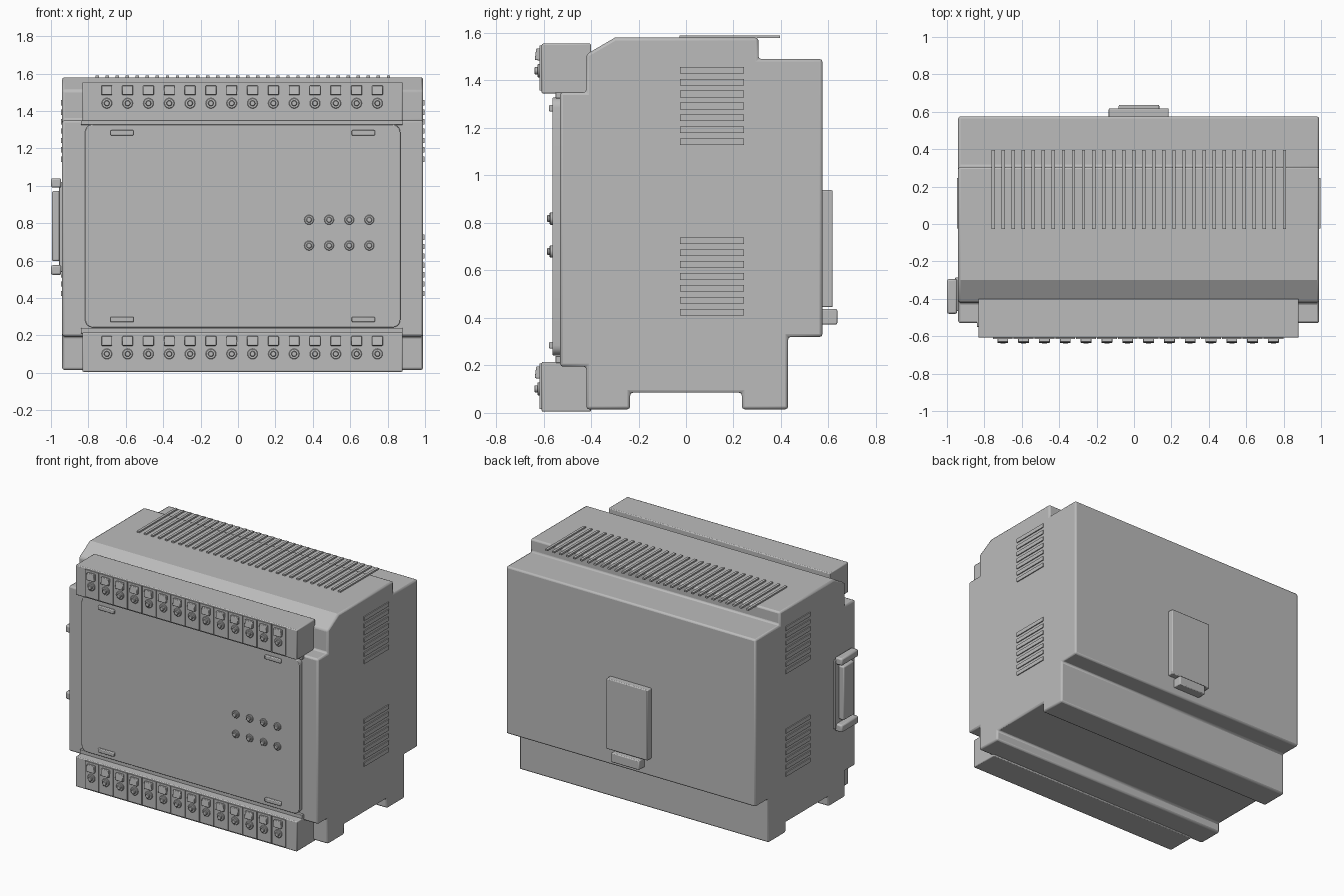
import bpy, bmesh, math
from mathutils import Matrix, Vector

if "Cube" in bpy.data.objects:
    bpy.data.objects.remove(bpy.data.objects["Cube"])

grey = bpy.data.materials.new("housing grey")
grey.diffuse_color = (0.5, 0.5, 0.5, 1)
grey.use_nodes = True
grey.node_tree.nodes["Principled BSDF"].inputs["Base Color"].default_value = grey.diffuse_color


def finish(bm, name, bevel=0.0, segments=2):
    bmesh.ops.recalc_face_normals(bm, faces=bm.faces[:])
    me = bpy.data.meshes.new(name)
    bm.to_mesh(me)
    bm.free()
    ob = bpy.data.objects.new(name, me)
    bpy.context.collection.objects.link(ob)
    me.materials.append(grey)
    if bevel:
        m = ob.modifiers.new("edge rounding", 'BEVEL')
        m.width, m.segments, m.limit_method = bevel, segments, 'ANGLE'
        m.angle_limit = math.radians(40)
    bpy.context.view_layer.objects.active = ob
    ob.select_set(True)
    bpy.ops.object.shade_smooth_by_angle(angle=math.radians(30))
    ob.select_set(False)
    return ob


def add_box(bm, x, y, z, tilt=0.0):
    """Box from three (low, high) ranges, optionally tilted about x."""
    centre = Vector([(r[0] + r[1]) / 2 for r in (x, y, z)])
    size = [r[1] - r[0] for r in (x, y, z)]
    mat = (Matrix.Translation(centre) @ Matrix.Rotation(tilt, 4, 'X')
           @ Matrix.Diagonal((*size, 1)))
    bmesh.ops.create_cube(bm, size=1, matrix=mat)


def add_disc(bm, x, z, r, y_front, y_back):
    """Short cylinder facing the front."""
    mat = (Matrix.Translation((x, (y_front + y_back) / 2, z))
           @ Matrix.Rotation(math.pi / 2, 4, 'X'))
    bmesh.ops.create_cone(bm, cap_ends=True, segments=16, radius1=r, radius2=r,
                          depth=y_back - y_front, matrix=mat)


def boxes(name, items, bevel=0.0):
    bm = bmesh.new()
    for it in items:
        add_box(bm, *it)
    return finish(bm, name, bevel)


def extrude(name, points, offset, bevel):
    bm = bmesh.new()
    face = bm.faces.new([bm.verts.new(p) for p in points])
    ext = bmesh.ops.extrude_face_region(bm, geom=[face])
    bmesh.ops.translate(bm, vec=offset,
                        verts=[v for v in ext['geom'] if isinstance(v, bmesh.types.BMVert)])
    return finish(bm, name, bevel)


# Main housing: stepped side profile extruded across the width
profile = [(-.42, .015), (-.235, .015), (-.235, .085), (.235, .085), (.235, .015),
           (.43, .015), (.43, .32), (.575, .32), (.575, 1.49), (.305, 1.49),
           (.305, 1.58), (-.3, 1.58), (-.42, 1.51), (-.42, 1.35), (-.53, 1.35),
           (-.53, .195), (-.42, .195)]
extrude("housing", [(-.94, y, z) for y, z in profile], (1.93, 0, 0), 0.012)

# Front panel with rounded corners
corners = [(.825, 1.285, 0), (-.775, 1.285, 90), (-.775, .285, 180), (.825, .285, 270)]
outline = []
for cx, cz, start in corners:
    for i in range(6):
        a = math.radians(start + 18 * i)
        outline.append((cx + .043 * math.cos(a), -.563, cz + .043 * math.sin(a)))
extrude("front_panel", outline, (0, .05, 0), 0.004)

# Panel catches and the lips between panel and terminal blocks
boxes("panel_catches", [((x - .062, x + .062), (-.577, -.55), (z - .014, z + .014))
                        for x in (-.62, .67) for z in (.285, 1.283)], 0.005)
boxes("panel_lips", [((-.84, .88), (-.55, -.5), (.21, .24)),
                     ((-.84, .88), (-.55, -.5), (1.325, 1.35))], 0.003)

# Indicator lights
bm = bmesh.new()
for x in (.38, .487, .595, .702):
    for z in (.68, .818):
        add_disc(bm, x, z, .026, -.574, -.555)
        add_disc(bm, x, z, .015, -.585, -.57)
finish(bm, "indicator_lights", 0.003, 1)

# Terminal blocks with cells, wire windows and screws
CELL = 0.1113
for label, base in (("lower", .005), ("upper", 1.345)):
    boxes(label + "_terminal_block", [((-.832, .88), (-.608, -.40), (base, base + .21))], 0.006)
    cells, windows = [], []
    screws = bmesh.new()
    for i in range(14):
        x = -.757 + CELL * (i + .5)
        cells.append(((x - .053, x + .053), (-.616, -.60), (base + .012, base + .203)))
        wz = base + .165
        windows.append(((x - .029, x + .029), (-.634, -.612), (wz - .025, wz + .025), -.12))
        add_disc(screws, x, base + .096, .028, -.626, -.61)
        add_disc(screws, x, base + .096, .015, -.639, -.62)
    boxes(label + "_terminal_cells", cells)
    boxes(label + "_wire_windows", windows, 0.004)
    finish(screws, label + "_terminal_screws", 0.003, 1)

# Ventilation slats on the roof and both sides
boxes("roof_slats", [((x - .009, x + .009), (-.028, .395), (1.578, 1.59))
                     for x in (-.753 + .0537 * i for i in range(30))])
side_z = [z0 + .0502 * i for z0 in (.424, 1.142) for i in range(7)]
for side, xr in (("left", (-.947, -.93)), ("right", (.98, .997))):
    boxes(side + "_slats", [(xr, (-.025, .245), (z - .014, z + .014)) for z in side_z])

# Side connector: back plate, two end caps and a raised bar
boxes("side_connector_plate", [((-.956, -.93), (-.465, -.285), (.54, 1.02))], 0.004)
boxes("side_connector_caps", [((-1.0, -.945), (-.48, -.295), (.523, .575)),
                              ((-1.0, -.945), (-.48, -.295), (.99, 1.04))], 0.01)
boxes("side_connector_bar", [((-.994, -.95), (-.445, -.325), (.597, .972))], 0.008)

# Rail clip on the back
boxes("rail_clip", [((-.135, .185), (.56, .618), (.445, .938))], 0.006)
boxes("rail_clip_tab", [((-.082, .135), (.56, .637), (.372, .438))], 0.006)
